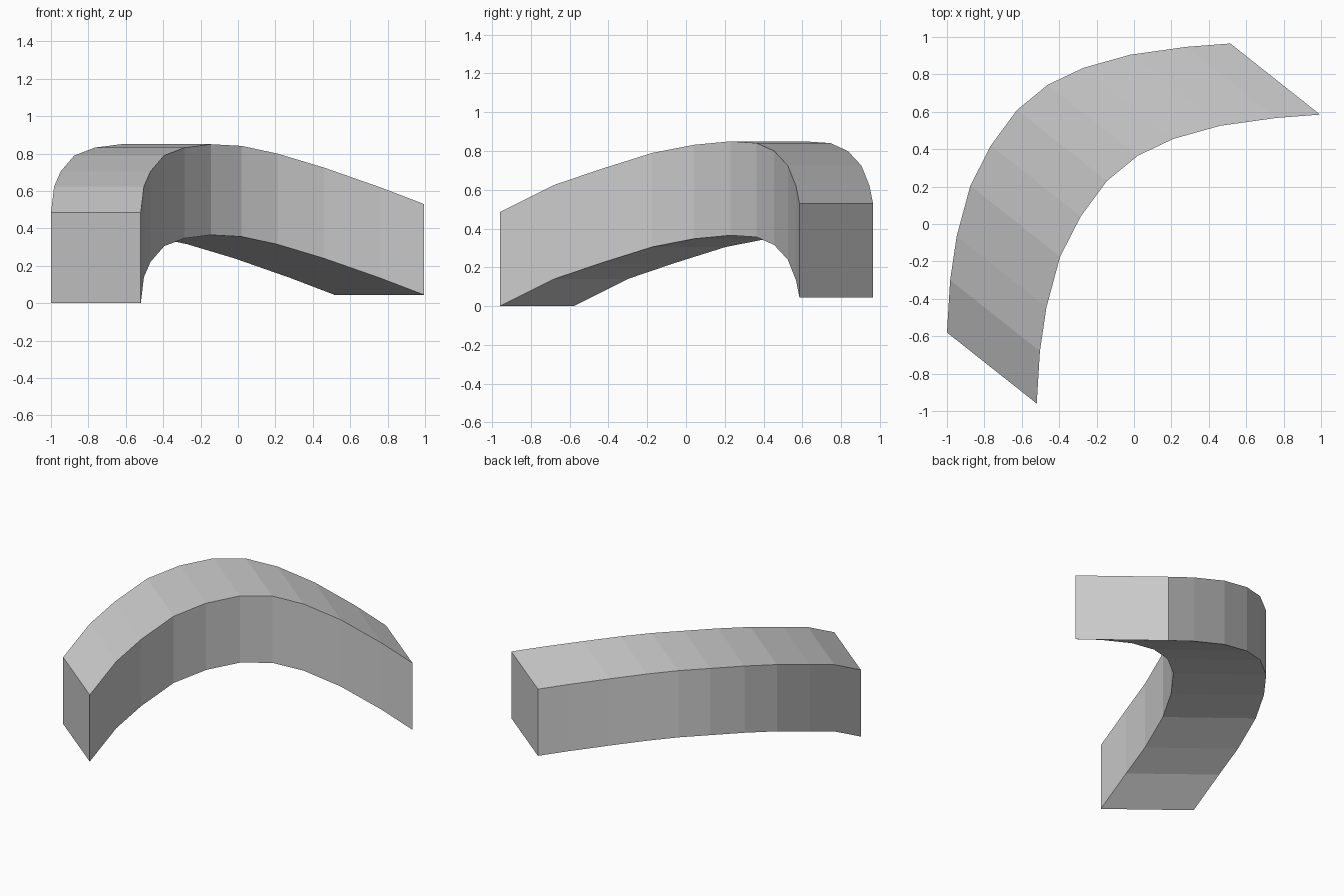
import bpy
import bmesh
from mathutils import Vector

default_cube = bpy.data.objects.get("Cube")
if default_cube:
    bpy.data.objects.remove(default_cube, do_unlink=True)


def make_material(name, colour):
    material = bpy.data.materials.new(name)
    material.use_nodes = True
    material.diffuse_color = colour
    material.node_tree.nodes["Principled BSDF"].inputs["Base Color"].default_value = colour
    return material


def sweep_section(name, section, path, material):
    """Carry a fixed section along a path by translation, closing both ends."""
    bm = bmesh.new()
    face = bm.faces.new([bm.verts.new(path[0] + corner) for corner in section])
    bm.faces.ensure_lookup_table()
    for start, end in zip(path, path[1:]):
        # Keep the first face as a cap; remove each inner one after extruding it
        result = bmesh.ops.extrude_face_region(bm, geom=[face], use_keep_orig=(start == path[0]))
        moved = [item for item in result["geom"] if isinstance(item, bmesh.types.BMVert)]
        bmesh.ops.translate(bm, verts=moved, vec=end - start)
        new_face = next(item for item in result["geom"] if isinstance(item, bmesh.types.BMFace))
        if start != path[0] and face.is_valid:
            bmesh.ops.delete(bm, geom=[face], context="FACES_ONLY")
        face = new_face
    bmesh.ops.recalc_face_normals(bm, faces=bm.faces)
    mesh = bpy.data.meshes.new(name)
    bm.to_mesh(mesh)
    bm.free()
    mesh.materials.append(material)
    obj = bpy.data.objects.new(name, mesh)
    bpy.context.collection.objects.link(obj)
    return obj


# Upright slanted section: level width across, straight height up
across = Vector((-0.48, 0.38, 0))
up = Vector((0, 0, 0.485))
section = [Vector(), across, across + up, up]

# Lower inner edge of the arch, rising and turning from front to side
path = [Vector(point) for point in (
    (-0.52, -0.96, 0),
    (-0.503, -0.68, 0.14),
    (-0.468, -0.445, 0.22),
    (-0.395, -0.175, 0.305),
    (-0.285, 0.04, 0.347),
    (-0.145, 0.23, 0.365),
    (0.02, 0.365, 0.356),
    (0.21, 0.455, 0.315),
    (0.46, 0.525, 0.24),
    (0.76, 0.567, 0.135),
    (0.995, 0.585, 0.045),
)]

grey = make_material("light grey", (0.6, 0.6, 0.6, 1))
sweep_section("curved_arch", section, path, grey)
